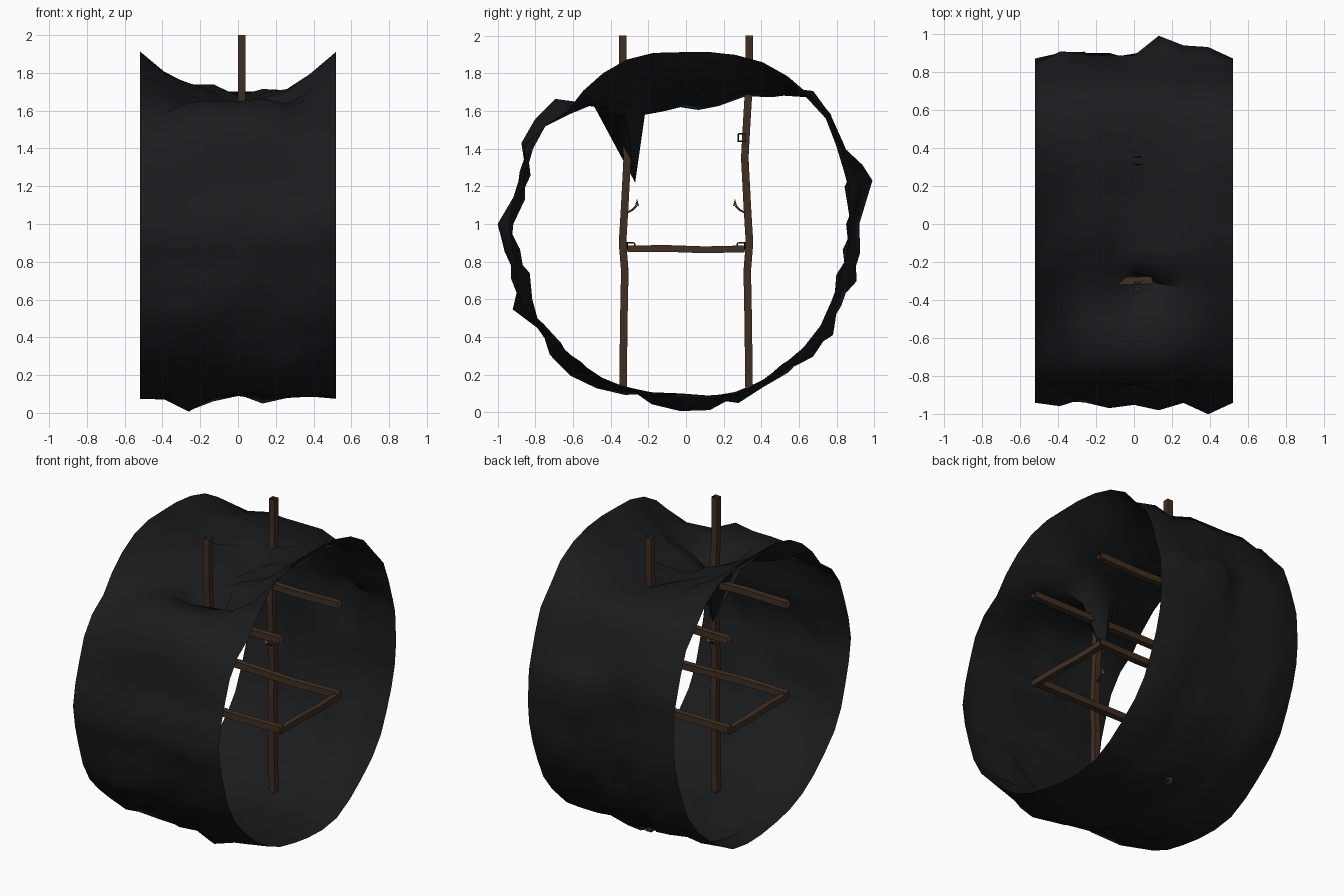
import bpy, math, random
from mathutils import Vector

if "Cube" in bpy.data.objects:
    bpy.data.objects.remove(bpy.data.objects["Cube"])

random.seed(11)

def material(name, col):
    m = bpy.data.materials.new(name)
    m.diffuse_color = (*col, 1)
    m.use_nodes = True
    m.node_tree.nodes["Principled BSDF"].inputs["Base Color"].default_value = m.diffuse_color
    return m

ROCK = material("dark_rock", (0.010, 0.011, 0.0125))
WOOD = material("old_wood", (0.05, 0.028, 0.015))
IRON = material("iron", (0.03, 0.025, 0.022))
FLAME = material("flame", (0.7, 0.2, 0.03))

def make(name, verts, faces, mat):
    me = bpy.data.meshes.new(name)
    me.from_pydata(verts, [], faces)
    me.update()
    me.materials.append(mat)
    ob = bpy.data.objects.new(name, me)
    bpy.context.collection.objects.link(ob)
    return ob

def beam(name, pts, u, v, mat=WOOD):
    """Open-ended square beam swept along pts; u and v are half-width vectors."""
    u, v = Vector(u), Vector(v)
    verts, faces = [], []
    for p in pts:
        verts += [Vector(p) + a * u + b * v for a, b in ((-1, -1), (1, -1), (1, 1), (-1, 1))]
    for i in range(len(pts) - 1):
        for k in range(4):
            a, b = 4 * i + k, 4 * i + (k + 1) % 4
            faces.append((a, b, b + 4, a + 4))
    # make the faces point outwards whatever the sweep direction
    if u.cross(v).dot(Vector(pts[-1]) - Vector(pts[0])) < 0:
        faces = [f[::-1] for f in faces]
    return make(name, verts, faces, mat)

# --- Tunnel shell: mouth outline, and inner and outer limits of the rough rock, as (y, z)
CY, CZ = -0.03, 1.0
MOUTH = [(.87, 1.02), (.86, 1.2), (.76, 1.46), (.5, 1.82), (.26, 1.9), (0, 1.91), (-.25, 1.9),
         (-.47, 1.78), (-.63, 1.6), (-.79, 1.48), (-.88, 1.25), (-.94, 1.0), (-.89, .76),
         (-.8, .5), (-.65, .34), (-.4, .16), (-.12, .095), (.25, .09), (.45, .2), (.62, .36), (.81, .69)]
INNER = [(.85, 1.0), (.82, 1.3), (.75, 1.55), (.65, 1.66), (.5, 1.65), (.42, 1.61),
         (.25, 1.68), (.12, 1.55), (0, 1.6), (-.12, 1.57), (-.33, 1.51), (-.46, 1.56),
         (-.78, 1.48), (-.84, 1.3), (-.8, 1.2), (-.92, 1.02), (-.83, .75), (-.8, .53),
         (-.62, .33), (-.5, .22), (-.35, .17), (-.2, .14), (-.05, .17), (.1, .13),
         (.3, .14), (.45, .22), (.62, .34), (.75, .52), (.8, .75)]
OUTER = [(.92, 1.0), (.91, 1.1), (.99, 1.23), (.82, 1.45), (.75, 1.62), (.68, 1.71),
         (.5, 1.82), (.3, 1.89), (0, 1.91), (-.2, 1.905), (-.4, 1.85), (-.6, 1.68),
         (-.74, 1.66), (-.83, 1.5), (-.89, 1.4), (-.87, 1.2), (-1.0, 1.0), (-.92, .75),
         (-.94, .56), (-.8, .48), (-.72, .3), (-.53, .13), (-.4, .13), (-.17, .04),
         (.02, 0), (.28, .05), (.43, .15), (.6, .25), (.76, .36), (.83, .6), (.9, .67)]

def polar(pts):
    return sorted((math.atan2(z - CZ, y - CY) % math.tau, math.hypot(y - CY, z - CZ)) for y, z in pts)

def radius(table, a):
    ext = [(table[-1][0] - math.tau, table[-1][1])] + table + [(table[0][0] + math.tau, table[0][1])]
    for (a0, r0), (a1, r1) in zip(ext, ext[1:]):
        if a0 <= a <= a1:
            return r0 + (r1 - r0) * (a - a0) / max(a1 - a0, 1e-6)

mouth, inner, outer = polar(MOUTH), polar(INNER), polar(OUTER)
ROWS, COLS, HALF = 40, 9, 0.52
# column of the biggest bulge in the back wall, the front wall and the floor
BULGE = {1: 5, 2: 5, 19: 7, 20: 7, 21: 7, 29: 2, 30: 2, 31: 2}
ROOF = {6: .7, 14: .6}               # rows 6 to 14 sag; less at the shoulders
SHOULDER = (4, 5, 15, 16)            # rows that bulge above the walls
verts, faces = [], []
for j in range(ROWS):
    a = math.tau * j / ROWS + (0.065 if j == 1 else 0)
    ri, ro = radius(inner, a), radius(outer, a)
    rend = min(max(radius(mouth, a), ri), ro)
    hi, lo = random.sample(range(2, COLS - 2), 2)
    hi = BULGE.get(j, hi)
    floor = 27 <= j <= 33
    for i in range(COLS):
        x = -HALF + 2 * HALF * i / (COLS - 1)
        if i in (0, COLS - 1):
            r = rend
        elif 6 <= j <= 14:
            sag = min(1, 1.15 * (1 - (x / HALF) ** 2)) * ROOF.get(j, 1)
            r = rend + (ri - rend) * sag * (.92 if i == 4 else random.uniform(.6, .92))
        else:
            w = 1 if i == hi else 0 if i == lo else random.uniform(0.25, 0.75)
            if j in SHOULDER and 2 <= i <= 5:
                w = random.uniform(.8, 1)
            elif floor and i != hi:
                w = random.uniform(.3, .65)
            r = ri + (ro - ri) * w
        verts.append(Vector((x, CY + r * math.cos(a), CZ + r * math.sin(a))))
for j in range(ROWS):
    for i in range(COLS - 1):
        a, b = j * COLS + i, (j + 1) % ROWS * COLS + i
        faces.append((a, a + 1, b + 1, b)[::-1])
# one point of the roof hangs down beside the front post
tip = min(verts, key=lambda p: (p - Vector((0, -.27, 1.55))).length)
tip.y, tip.z = -.27, 1.22
shell = make("rock_tunnel", verts, faces, ROCK)
bpy.context.view_layer.objects.active = shell
shell.select_set(True)
bpy.ops.object.shade_smooth_by_angle(angle=math.radians(60))

# --- Timber frame, mirrored front to back
H = 0.02
POST = [(.335, .1), (.33, .5), (.325, .75), (.337, .9), (.325, 1.1), (.312, 1.35),
        (.32, 1.5), (.335, 1.75), (.335, 2.0)]
for s, side in ((-1, "front"), (1, "back")):
    beam(side + "_post", [(.02, s * y, z) for y, z in POST], (H, 0, 0), (0, H, 0))
    for part, y, z in (("upper_rail", .298, 1.46), ("lower_rail", .293, .88)):
        beam(f"{side}_{part}", [(x, s * (y + d), z + d) for x, d in
             ((-HALF, 0), (-.2, .004), (.2, -.004), (HALF, 0))], (0, H, 0), (0, 0, H))
    # torch bracket on the post and its flame
    beam(side + "_torch_bracket", [(.02, s * .315, 1.06), (.02, s * .285, 1.075),
         (.02, s * .265, 1.095), (.02, s * .26, 1.115)], (.008, 0, 0), (0, .004, .004 * s), IRON)
    bpy.ops.mesh.primitive_cone_add(vertices=6, radius1=.011, radius2=0, depth=.04,
                                    location=(.02, s * .26, 1.115))
    flame = bpy.context.object
    flame.name = side + "_torch_flame"
    flame.data.materials.append(FLAME)

# --- Cross beams at both tunnel mouths
for s, side in ((-1, "left"), (1, "right")):
    beam(side + "_cross_beam", [(s * .502, y, z) for y, z in
         ((-.31, .868), (-.1, .87), (.1, .863), (.31, .868))], (.018, 0, 0), (0, 0, .018))
